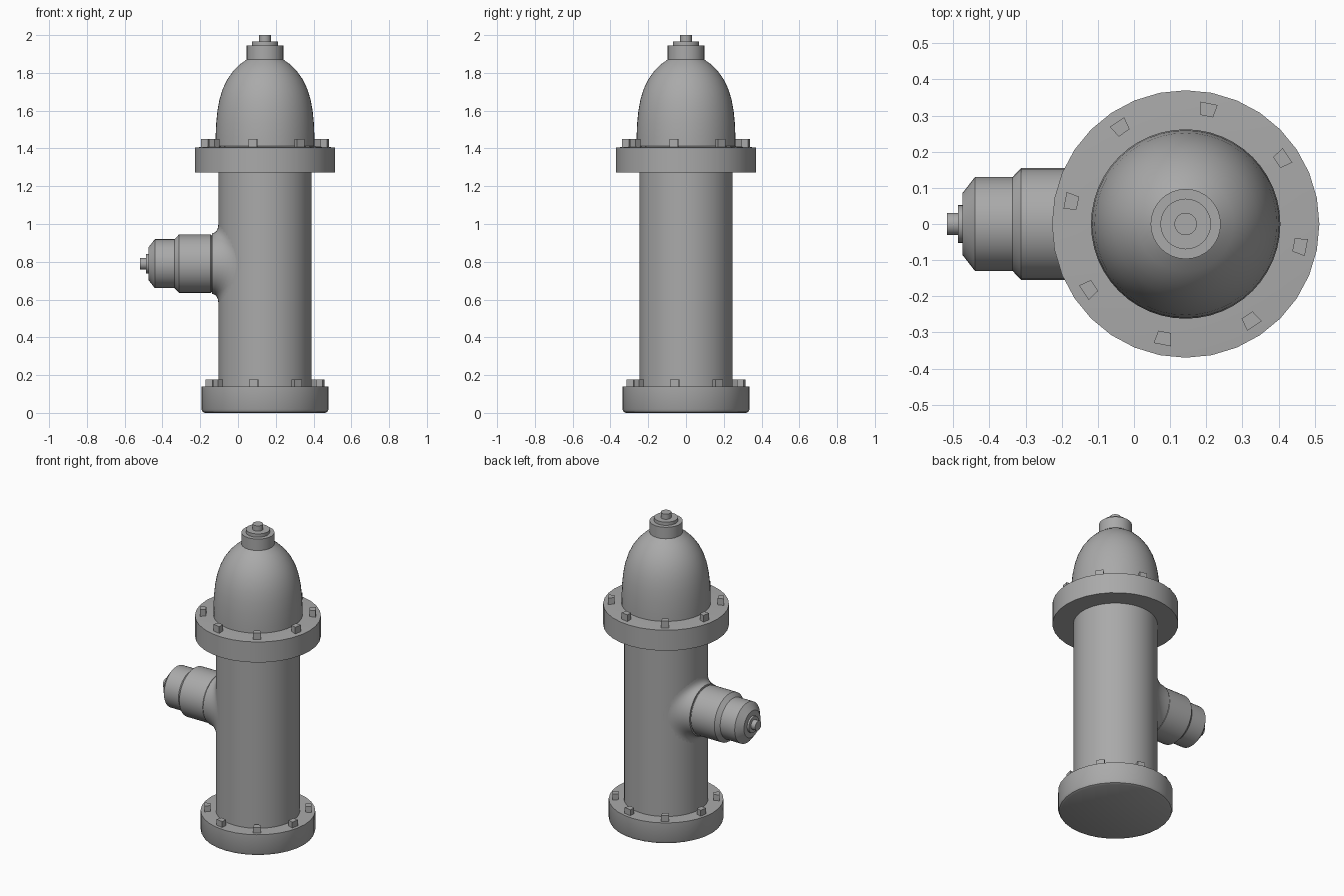
import bpy, bmesh, math
from mathutils import Vector, Matrix

if "Cube" in bpy.data.objects:
    bpy.data.objects.remove(bpy.data.objects["Cube"])

CX = 0.143          # hydrant axis
NZ = 0.79           # outlet height
BARREL_R = 0.247

iron = bpy.data.materials.new("grey_iron")
iron.use_nodes = True
iron.diffuse_color = (0.4, 0.4, 0.4, 1)
iron.node_tree.nodes["Principled BSDF"].inputs["Base Color"].default_value = (0.4, 0.4, 0.4, 1)


def finish(name, bm, angle=30):
    bmesh.ops.recalc_face_normals(bm, faces=bm.faces)
    mesh = bpy.data.meshes.new(name)
    bm.to_mesh(mesh)
    bm.free()
    mesh.materials.append(iron)
    ob = bpy.data.objects.new(name, mesh)
    bpy.context.collection.objects.link(ob)
    bpy.ops.object.select_all(action='DESELECT')
    ob.select_set(True)
    bpy.context.view_layer.objects.active = ob
    bpy.ops.object.shade_smooth_by_angle(angle=math.radians(angle))
    return ob


def lathe(name, profile, matrix, segments=32):
    """Spin (radius, height) points round z, cap both ends, then place."""
    bm = bmesh.new()
    rings = []
    for r, h in profile:
        rings.append([bm.verts.new((r * math.cos(t), r * math.sin(t), h))
                      for t in (math.tau * i / segments for i in range(segments))])
    for a, b in zip(rings, rings[1:]):
        for i in range(segments):
            j = (i + 1) % segments
            bm.faces.new((a[i], a[j], b[j], b[i]))
    bm.faces.new(rings[0])
    bm.faces.new(rings[-1])
    bm.transform(matrix)
    return finish(name, bm)


upright = Matrix.Translation((CX, 0, 0))
# Outlet profiles run along -x
sideways = Matrix.Translation((0, 0, NZ)) @ Matrix.Rotation(-math.pi / 2, 4, 'Y')

# Body
lathe("base_flange", [(0.318, 0), (0.33, 0.006), (0.337, 0.02), (0.337, 0.14)], upright)
lathe("barrel", [(BARREL_R, 0.1), (BARREL_R, 1.3)], upright, 64)
lathe("top_flange", [(0.37, 1.272), (0.37, 1.405), (0.26, 1.412)], upright)

# Bonnet and operating nut
lathe("bonnet", [(0.262, 1.4), (0.262, 1.45), (0.259, 1.53), (0.252, 1.6), (0.241, 1.66),
                 (0.224, 1.715), (0.2, 1.765), (0.168, 1.81), (0.132, 1.846), (0.095, 1.872)],
      upright, 48)
lathe("bonnet_cap", [(0.097, 1.86), (0.097, 1.945)], upright)
lathe("nut_collar", [(0.07, 1.94), (0.07, 1.966)], upright)
lathe("operating_nut", [(0.031, 1.96), (0.031, 2.0)], upright)

# Side outlet
lathe("outlet_pipe", [(0.15, 0.05), (0.15, 0.14), (0.155, 0.145), (0.155, 0.312), (0.13, 0.336)], sideways)
lathe("outlet_cap", [(0.13, 0.33), (0.13, 0.44), (0.085, 0.475)], sideways)
lathe("outlet_collar", [(0.052, 0.47), (0.052, 0.487)], sideways)
lathe("outlet_nut", [(0.031, 0.48), (0.031, 0.518)], sideways)


def on_barrel(r, t):
    y = r * math.cos(t)
    return Vector((CX - math.sqrt(BARREL_R ** 2 - y * y), y, NZ + r * math.sin(t)))


# Blend between outlet and barrel
bm = bmesh.new()
rows, steps = [], 6
for i in range(48):
    t = math.tau * i / 48
    start = Vector((-0.138, 0.16 * math.cos(t), NZ + 0.16 * math.sin(t)))
    bend, end = on_barrel(0.165, t), on_barrel(0.212, t)
    rim = Vector((-0.138, 0.148 * math.cos(t), NZ + 0.148 * math.sin(t)))
    row = [bm.verts.new(rim)]
    for k in range(steps + 1):
        u = k / steps
        row.append(bm.verts.new(start * (1 - u) ** 2 + bend * 2 * u * (1 - u) + end * u * u))
    rows.append(row)
for i, row in enumerate(rows):
    after = rows[(i + 1) % len(rows)]
    for k in range(steps + 1):
        bm.faces.new((row[k], after[k], after[k + 1], row[k + 1]))
finish("outlet_fillet", bm, 40)


# Wedge-shaped bolts on both flanges
def bolt_ring(name, radius, bottom, top):
    bm = bmesh.new()
    for i in range(8):
        spin = upright @ Matrix.Rotation(math.radians(79 + 45 * i), 4, 'Z')
        outline = [(radius - 0.018, -0.018), (radius + 0.018, -0.024),
                   (radius + 0.018, 0.024), (radius - 0.018, 0.018)]
        low, high = ([bm.verts.new(spin @ Vector((x, y, z))) for x, y in outline]
                     for z in (bottom, top))
        bm.faces.new(low)
        bm.faces.new(high)
        for a in range(4):
            b = (a + 1) % 4
            bm.faces.new((low[a], low[b], high[b], high[a]))
    finish(name, bm)


bolt_ring("top_bolts", 0.322, 1.39, 1.45)
bolt_ring("base_bolts", 0.297, 0.12, 0.178)
